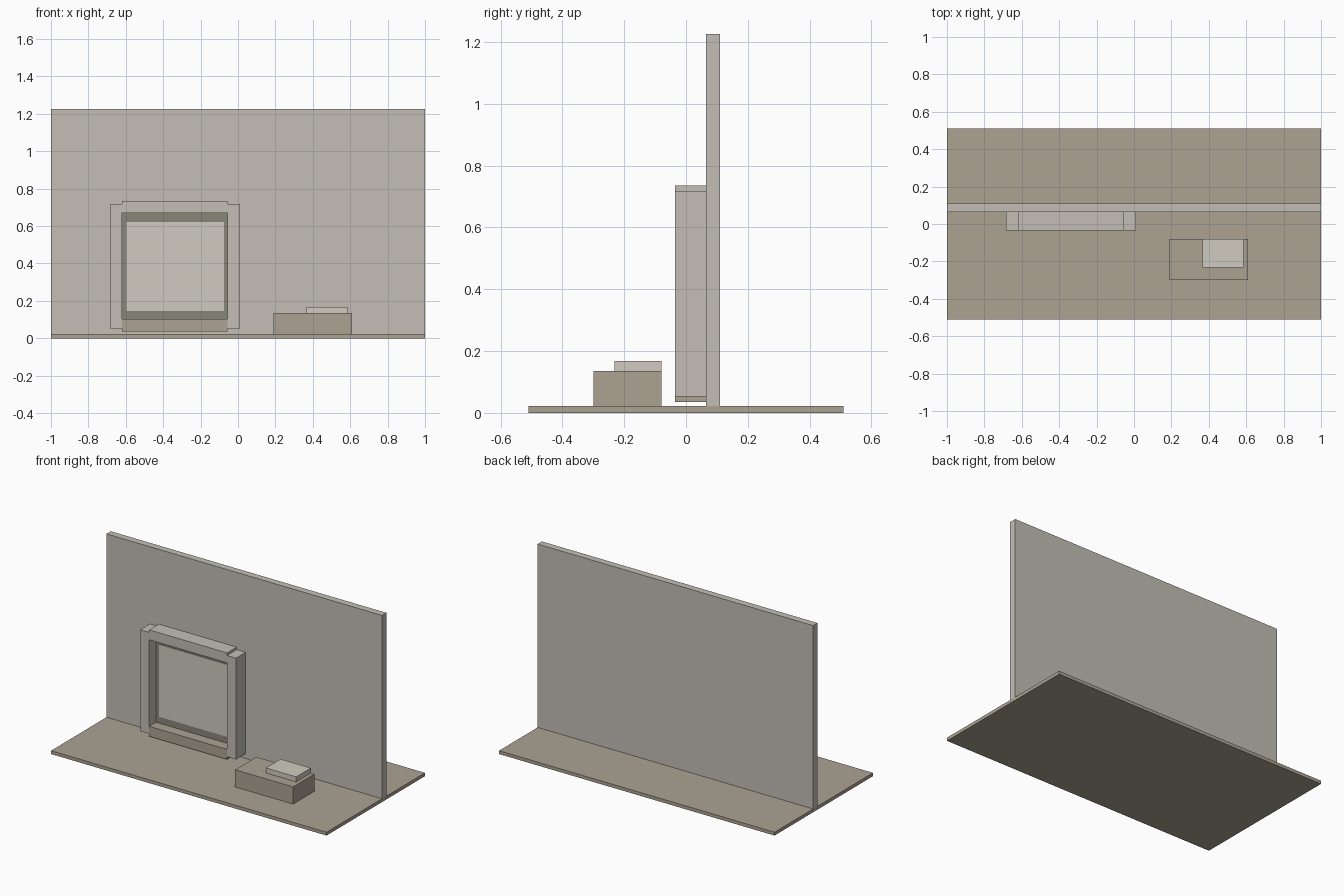
import bpy

if "Cube" in bpy.data.objects:
    bpy.data.objects.remove(bpy.data.objects["Cube"])


def material(name, rgb):
    m = bpy.data.materials.new(name)
    m.diffuse_color = (*rgb, 1)
    m.use_nodes = True
    m.node_tree.nodes["Principled BSDF"].inputs["Base Color"].default_value = m.diffuse_color
    return m


def box(name, x, y, z, mat):
    """Box from its (min, max) extents on each axis."""
    bpy.ops.mesh.primitive_cube_add(size=1, location=[sum(r) / 2 for r in (x, y, z)])
    ob = bpy.context.object
    ob.name = name
    ob.scale = [r[1] - r[0] for r in (x, y, z)]
    bpy.ops.object.transform_apply(location=False, rotation=False, scale=True)
    ob.data.materials.append(mat)
    return ob


tan = material("tan", (0.41, 0.36, 0.29))
plaster = material("plaster", (0.55, 0.52, 0.47))
pale = material("pale", (0.63, 0.60, 0.53))
dark = material("dark", (0.25, 0.235, 0.19))

# Floor and wall
box("floor", (-1, 1), (-0.51, 0.51), (0, 0.022), tan)
box("wall", (-1, 1), (0.065, 0.11), (0.022, 1.225), plaster)

# Window surround: two posts and two rails
left, right, width = -0.62, -0.055, 0.065
depth = (-0.035, 0.065)
for side, x in (("left", left - width), ("right", right)):
    box(side + "_post", (x, x + width), depth, (0.053, 0.718), plaster)
box("top_rail", (left, right), depth, (0.67, 0.735), plaster)
box("bottom_rail", (left, right), depth, (0.036, 0.102), tan)

# Recessed backing and pane
box("backing", (left, right), (0.035, 0.065), (0.102, 0.67), dark)
box("pane", (-0.595, -0.075), (0.03, 0.035), (0.147, 0.622), pale)

# Low block with a small slab on top
box("block", (0.19, 0.61), (-0.30, -0.08), (0.022, 0.135), tan)
box("slab", (0.365, 0.585), (-0.232, -0.08), (0.135, 0.168), pale)
